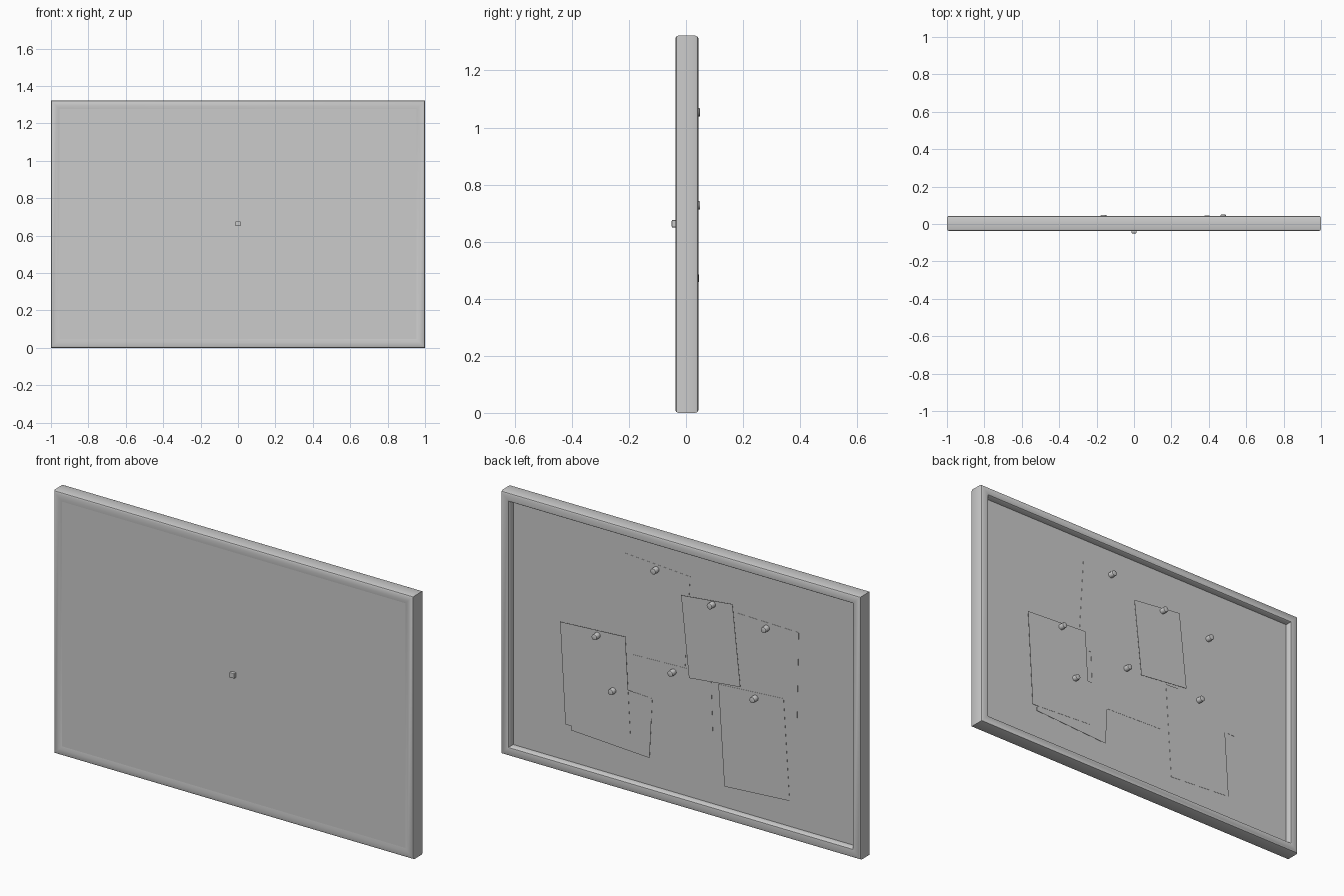
import bpy, bmesh, math

if "Cube" in bpy.data.objects:
    bpy.data.objects.remove(bpy.data.objects["Cube"])

H = 1.322          # board height
MID = H / 2

grey = bpy.data.materials.new("plain_grey")
grey.diffuse_color = (0.6, 0.6, 0.6, 1)
grey.use_nodes = True
grey.node_tree.nodes["Principled BSDF"].inputs["Base Color"].default_value = grey.diffuse_color


def finish(bm, name, smooth=False):
    bmesh.ops.recalc_face_normals(bm, faces=bm.faces)
    me = bpy.data.meshes.new(name)
    bm.to_mesh(me)
    bm.free()
    me.materials.append(grey)
    ob = bpy.data.objects.new(name, me)
    bpy.context.collection.objects.link(ob)
    if smooth:
        bpy.ops.object.select_all(action='DESELECT')
        ob.select_set(True)
        bpy.context.view_layer.objects.active = ob
        bpy.ops.object.shade_smooth_by_angle(angle=math.radians(35))
    return ob


def box(name, size, loc, angle=0.0, bevel=0.0):
    bm = bmesh.new()
    bmesh.ops.create_cube(bm, size=1)
    bmesh.ops.scale(bm, vec=size, verts=bm.verts)
    if bevel:
        bmesh.ops.bevel(bm, geom=bm.edges[:], offset=bevel, segments=2,
                        profile=0.5, affect='EDGES')
    ob = finish(bm, name)
    ob.location = loc
    ob.rotation_euler = (0, math.radians(angle), 0)
    return ob


# Mitred frame: profile of (inset, y) swept around the rectangle
profile = [(.046, -.034), (.03, -.037), (.009, -.037), (.003, -.034),
           (0, -.027), (0, .033), (.003, .040), (.009, .043), (.036, .043),
           (.042, .041), (.046, .035), (.046, .009)]
bm = bmesh.new()
rings = []
for d, y in profile:
    rings.append([bm.verts.new((sx * (1 - d), y, MID + sz * (MID - d)))
                  for sx, sz in ((-1, -1), (1, -1), (1, 1), (-1, 1))])
# close the profile so the frame is a solid moulding
for a, b in zip(rings, rings[1:] + rings[:1]):
    for i in range(4):
        j = (i + 1) % 4
        bm.faces.new((a[i], a[j], b[j], b[i]))
finish(bm, "frame", smooth=True)

# Board panel inside the frame
box("board_panel", (1.908, .043, H - .092), (0, -.0125, MID))

# Small mount on the front centre
box("wall_mount", (.027, .024, .026), (0, -.038, MID + .002), bevel=.003)

# Pinned sheets: centre x, z, width, height, tilt, layer y, pin x, pin z
sheets = [
    (.164, .911, .36, .508, -3.5, .0110, .156, 1.14),
    (-.450, .785, .36, .506, -1.2, .0115, -.458, 1.01),
    (.062, .537, .43, .297, 2.0, .0120, .06, .652),
    (.402, .347, .436, .303, -3.0, .0150, .39, .472),
    (-.388, .417, .363, .506, 3.8, .0140, -.397, .643),
    (-.151, .865, .287, .407, 6.2, .0190, -.163, 1.053),
    (.490, .495, .363, .51, 3.3, .0195, .477, .727),
]
for n, (x, z, w, h, tilt, y, px, pz) in enumerate(sheets, 1):
    box(f"paper_sheet_{n}", (w, .001, h), (x, y, z), tilt)
    # pin: short cylinder with a rounded rim
    bm = bmesh.new()
    bmesh.ops.create_cone(bm, cap_ends=True, segments=12, radius1=.015,
                          radius2=.015, depth=.03)
    rim = [e for e in bm.edges if all(v.co.z > 0 for v in e.verts)]
    bmesh.ops.bevel(bm, geom=rim, offset=.003, segments=2, profile=.5,
                    affect='EDGES')
    pin = finish(bm, f"push_pin_{n}", smooth=True)
    pin.rotation_euler = (-math.pi / 2, 0, 0)
    pin.location = (px, y + .015, pz)
